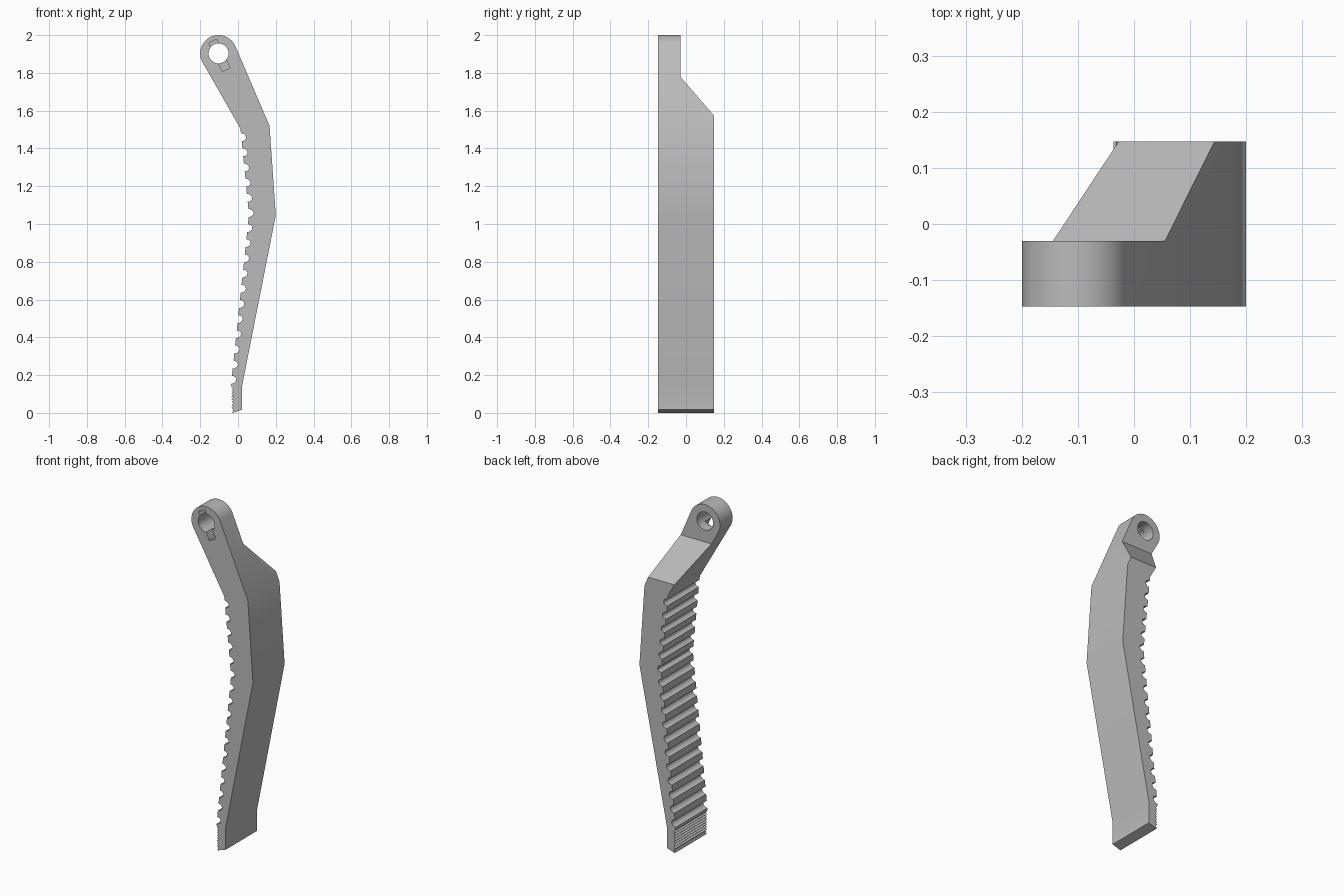
import bpy, bmesh, math
from mathutils import Vector

if "Cube" in bpy.data.objects:
    bpy.data.objects.remove(bpy.data.objects["Cube"])

HALF = 0.147                       # half width in y
C, R = Vector((-0.103, 1.903)), 0.097   # pivot eye centre and radius

grey = bpy.data.materials.new("light grey")
grey.diffuse_color = (0.5, 0.5, 0.5, 1)
grey.use_nodes = True
grey.node_tree.nodes["Principled BSDF"].inputs["Base Color"].default_value = grey.diffuse_color


def prism(name, pts, start, step):
    """Extrude a closed 3D polygon (given as a function of 2D points)."""
    bm = bmesh.new()
    verts = [bm.verts.new(start(p)) for p in pts]
    face = bm.faces.new(verts)
    ext = bmesh.ops.extrude_face_region(bm, geom=[face])
    bmesh.ops.translate(bm, vec=step,
                        verts=[g for g in ext["geom"] if isinstance(g, bmesh.types.BMVert)])
    bmesh.ops.recalc_face_normals(bm, faces=bm.faces)
    mesh = bpy.data.meshes.new(name)
    bm.to_mesh(mesh)
    bm.free()
    mesh.materials.append(grey)
    obj = bpy.data.objects.new(name, mesh)
    bpy.context.collection.objects.link(obj)
    return obj


def slab(name, pts, y0, y1):
    return prism(name, pts, lambda p: (p[0], y0, p[1]), (0, y1 - y0, 0))


def cut(obj, cutter):
    mod = obj.modifiers.new("cut", 'BOOLEAN')
    mod.operation, mod.solver, mod.object = 'DIFFERENCE', 'EXACT', cutter
    bpy.context.view_layer.objects.active = obj
    bpy.ops.object.modifier_apply(modifier=mod.name)
    bpy.data.objects.remove(cutter, do_unlink=True)


def arc(c, r, a0, a1, n):
    return [(c[0] + r * math.cos(a0 + (a1 - a0) * i / n),
             c[1] + r * math.sin(a0 + (a1 - a0) * i / n)) for i in range(n + 1)]


def tangent_angle(p, side):
    d = Vector(p) - C
    return math.atan2(d.y, d.x) + side * math.acos(R / d.length)


# Side profile: outer back, pivot eye, then the gripping edge downwards
shoulder, throat = (0.167, 1.52), (0.013, 1.505)
a0 = tangent_angle(shoulder, 1)
a1 = tangent_angle(throat, -1) + 2 * math.pi
profile = [(-0.03, 0.0), (0.022, 0.017), (0.022, 0.145), (0.2, 1.046), shoulder]
profile += arc(C, R, a0, a1, 36)
profile.append(throat)


def grip_x(z):
    if z > 1.05:
        return 0.058 - 0.045 * (z - 1.05) / 0.455
    return 0.058 - 0.093 * (1.05 - z) / 0.88


# Rounded notches between the large teeth
count, top, bottom = 17, 1.46, 0.175
for i in range(count):
    z = top + (bottom - top) * i / (count - 1)
    x = grip_x(z)
    for k in range(9):
        a = math.pi * k / 8
        zz = z + 0.021 * math.cos(a)
        profile.append((grip_x(zz) + 0.025 * math.sin(a), zz))

# Fine serrations at the tip
for i in range(8):
    z = 0.135 - 0.0155 * i
    profile += [(-0.034, z), (-0.025, z - 0.008)]

finger = slab("gripper_finger", profile, -HALF, HALF)

# Sloped step that thins the upper end
step_pts = [(-0.03, 2.1), (-0.03, 1.78), (0.2, 1.514), (0.2, 2.1)]
cut(finger, prism("step_cutter", step_pts, lambda p: (-1, p[0], p[1]), (2, 0, 0)))

# Pivot bore
cut(finger, slab("bore_cutter", arc(C, 0.053, 0, 2 * math.pi * 31 / 32, 31), -0.3, 0.3))

# Blind key slot across the bore, open at the front
along = Vector((math.sin(math.radians(25)), -math.cos(math.radians(25))))
across = Vector((-along.y, along.x))
slot = [C + along * u + across * v for u, v in
        ((-0.072, -0.023), (0.095, -0.023), (0.095, 0.023), (-0.072, 0.023))]
cut(finger, slab("slot_cutter", slot, -0.3, -0.09))

# Smooth rounded surfaces, keep hard edges
bpy.ops.object.select_all(action='DESELECT')
finger.select_set(True)
bpy.context.view_layer.objects.active = finger
bpy.ops.object.shade_smooth_by_angle(angle=math.radians(30))
